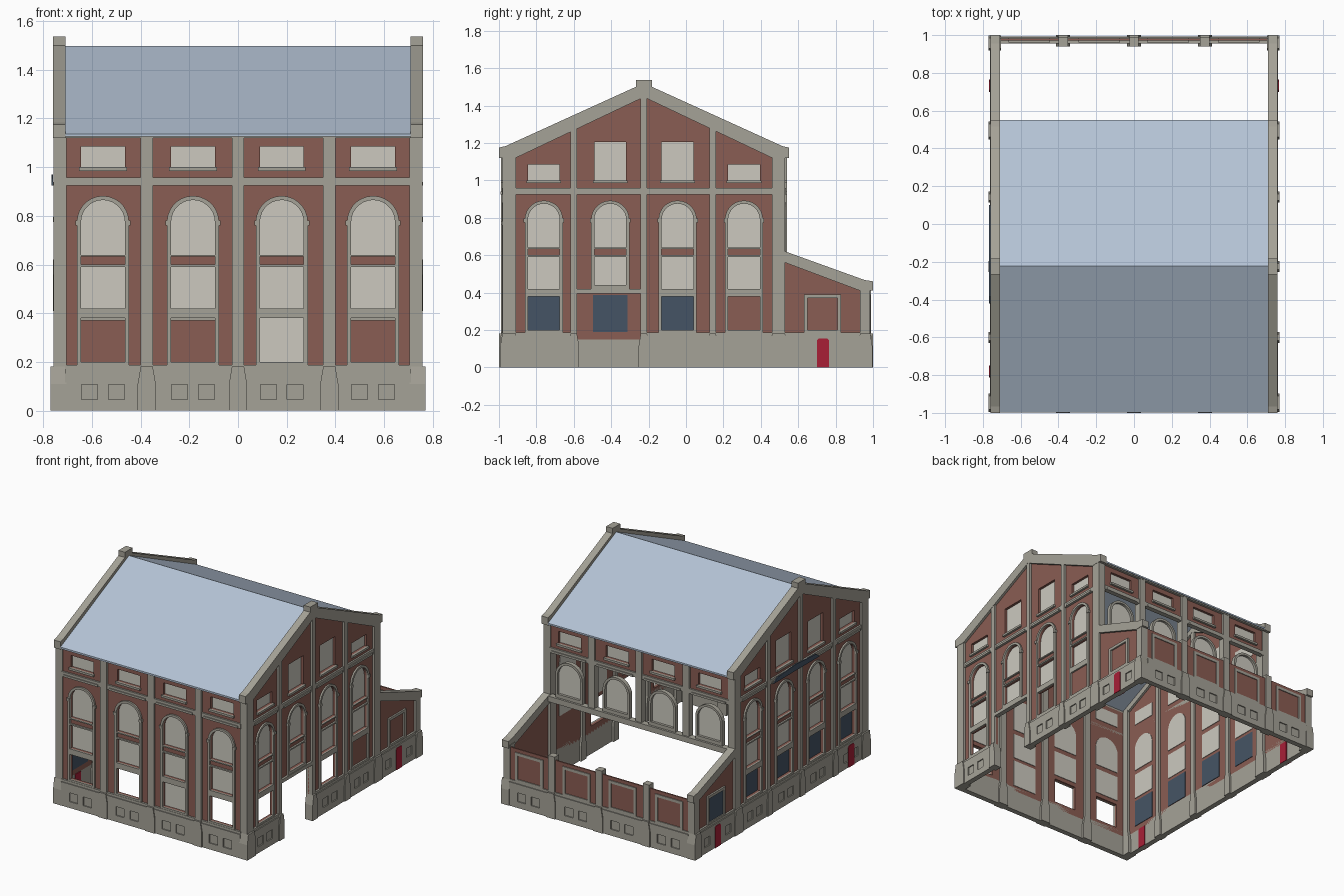
import bpy, bmesh, math
from mathutils import Vector
from mathutils.geometry import tessellate_polygon

if "Cube" in bpy.data.objects:
    bpy.data.objects.remove(bpy.data.objects["Cube"])


def mat(name, hexa):
    m = bpy.data.materials.new(name)
    s = [int(hexa[i:i + 2], 16) / 255 for i in (0, 2, 4)]
    m.diffuse_color = [((c + .055) / 1.055) ** 2.4 for c in s] + [1]
    m.use_nodes = True
    m.node_tree.nodes["Principled BSDF"].inputs["Base Color"].default_value = m.diffuse_color
    return m


STONE = mat("stone", "A5A297")
BRICK = mat("brick", "8A5D53")
PALE = mat("pale_pane", "CCC9BF")
NAVY = mat("navy_pane", "455465")
RED = mat("red_door", "A81F36")
ROOF = mat("roof_blue", "B4C3D5")

# wall frames: u along the wall, v up, w outward
def front(u, v, w): return (u, -.985 - w, v)
def rear(u, v, w): return (u, .535 + w, v)
def annex(u, v, w): return (u, .985 + w, v)
def right(u, v, w): return (.755 + w, u, v)
def left(u, v, w): return (-.755 - w, u, v)


def plate(name, P, loops, w0, w1, m):
    """Flat outline with holes, given thickness along the wall normal."""
    tris = tessellate_polygon([[Vector((u, v, 0)) for u, v in l] for l in loops])
    flat = [p for l in loops for p in l]
    bm = bmesh.new()
    a = [bm.verts.new(P(u, v, w0)) for u, v in flat]
    b = [bm.verts.new(P(u, v, w1)) for u, v in flat]
    for t in tris:
        for s in (a, b):
            bm.faces.new([s[i] for i in t])
    k = 0
    for l in loops:
        n = len(l)
        for i in range(n):
            i0, i1 = k + i, k + (i + 1) % n
            bm.faces.new((a[i0], a[i1], b[i1], b[i0]))
        k += n
    bmesh.ops.recalc_face_normals(bm, faces=bm.faces)
    me = bpy.data.meshes.new(name)
    bm.to_mesh(me)
    bm.free()
    me.materials.append(m)
    ob = bpy.data.objects.new(name, me)
    bpy.context.collection.objects.link(ob)


def rect(u0, u1, v0, v1):
    return [(u0, v0), (u1, v0), (u1, v1), (u0, v1)]


def arch(c, r, z0, spring, n=14):
    top = [(c + r * math.cos(math.pi * i / n), spring + r * math.sin(math.pi * i / n)) for i in range(n + 1)]
    return [(c - r, z0), (c + r, z0)] + top


def slab(name, P, u0, u1, v0, v1, w0, w1, m=STONE):
    plate(name, P, [rect(u0, u1, v0, v1)], w0, w1, m)


def pilaster(P, u0, u1, top, inner=-.045):
    """Shaft with a wider, tapering foot."""
    slab("pilaster", P, u0, u1, .12, top, inner, .004)
    f = .012
    plate("pilaster_foot", P, [[(u0 - f, 0), (u1 + f, 0), (u1 + f, .11), (u1, .18), (u0, .18), (u0 - f, .11)]],
          inner, .015, STONE)


def plinth(P, u0, u1, centres, s):
    """Stone base with small square recesses."""
    holes = [rect(c - s, c + s, .045, .108) for c in centres]
    slab("plinth_core", P, u0, u1, 0, .17, -.03, 0)
    plate("plinth_face", P, [rect(u0, u1, 0, .17)] + holes, 0, .008, STONE)
    slab("plinth_cap", P, u0, u1, .17, .187, -.03, .002)


def window_holes(c, hw, spring, top, low):
    h = [arch(c, hw, .64, spring), rect(c - hw, c + hw, .44 if low == "door" else .42, .59),
         rect(c - hw, c + hw, 1.0, top)]
    if low in ("open", "pale", "navy"):
        h.append(rect(c - hw, c + hw, .2, .38))
    return h


def window_trim(P, c, hw, spring, top, low, u0, u1):
    """Tall arched surround, glazing, upper window and sills of one bay."""
    o = hw + .017
    sill = .44 if low == "door" else .42
    holes = [arch(c, hw, .64, spring), rect(c - hw, c + hw, .6, .632), rect(c - hw, c + hw, sill, .59)]
    base = .405
    if low != "door":
        base = .187
        holes.append(rect(c - hw, c + hw, .2, .38))
    plate("window_surround", P, [arch(c, o, base, spring)] + holes, -.012, 0, STONE)
    for s in (-1, 1):
        e = c + s * (hw + .012)
        slab("arch_impost", P, e - .011, e + .011, spring - .015, spring + .005, -.012, .005)
    plate("arched_pane", P, [arch(c, hw + .006, .63, spring)], -.034, -.03, PALE)
    slab("middle_pane", P, c - hw - .006, c + hw + .006, sill - .01, .596, -.034, -.03, PALE)
    if low in ("pale", "navy"):
        slab("lower_pane", P, c - hw - .006, c + hw + .006, .19, .386, -.034, -.03, PALE if low == "pale" else NAVY)
    if low == "door":
        slab("doorway_lintel", P, u0, u1, .395, .42, -.03, .004)
    slab("upper_pane", P, c - hw - .006, c + hw + .006, .99, top + .006, -.034, -.03, PALE)
    slab("upper_sill", P, c - hw - .008, c + hw + .008, .985, 1.0, -.012, .004)


def string_course(P, u0, u1):
    slab("string_course", P, u0, u1, .925, .958, -.03, 0)
    slab("string_moulding", P, u0 + .02, u1 - .02, .925, .94, 0, .006)


# front wall
FC = [-.555, -.185, .18, .555]
FP = [(-.40, -.35), (-.025, .025), (.35, .40)]
FB = [(-.71, -.40), (-.35, -.025), (.025, .35), (.40, .71)]
FLOW = ["open", "open", "pale", "open"]
holes = []
for c, low in zip(FC, FLOW):
    holes += window_holes(c, .09, .775, 1.085, low)
plate("front_brick", front, [rect(-.74, .74, .15, 1.125)] + holes, -.03, -.012, BRICK)
for c, (a, b), low in zip(FC, FB, FLOW):
    window_trim(front, c, .09, .775, 1.085, low, a, b)
    plinth(front, a, b, (c - .055, c + .055), .033)
    string_course(front, a, b)
for a, b in FP:
    pilaster(front, a, b, 1.125)
slab("front_eaves", front, -.71, .71, 1.12, 1.137, -.03, .006)

# upper rear wall standing on an open beam
plate("rear_brick", rear, [rect(-.74, .74, .93, 1.125)] + [rect(c - .09, c + .09, 1.0, 1.085) for c in FC],
      -.03, -.012, BRICK)
for c, (a, b) in zip(FC, FB):
    plate("rear_arch_surround", rear, [arch(c, .107, .6, .775), arch(c, .09, .64, .775)], -.03, 0, STONE)
    plate("rear_arch_pane", rear, [arch(c, .096, .63, .775)], -.022, -.018, PALE)
    slab("rear_upper_pane", rear, c - .096, c + .096, .99, 1.091, -.034, -.03, PALE)
    slab("rear_upper_sill", rear, c - .098, c + .098, .985, 1.0, -.012, .004)
    string_course(rear, a, b)
for a, b in FP:
    slab("rear_pilaster", rear, a, b, .6, 1.125, -.045, .004)
slab("rear_beam", rear, -.71, .71, .575, .615, -.03, .015)
slab("rear_eaves", rear, -.71, .71, 1.12, 1.137, -.03, .006)

# low annex rear wall
slab("annex_brick", annex, -.74, .74, .15, .415, -.014, -.004, BRICK)
for c, (a, b) in zip(FC, FB):
    plinth(annex, a, b, (c - .055, c + .055), .033)
    plate("annex_panel_frame", annex, [rect(c - .11, c + .11, .187, .39), rect(c - .09, c + .09, .2, .37)],
          -.025, .002, STONE)
for a, b in FP:
    pilaster(annex, a, b, .44)

# side walls
SC = [-.76, -.405, -.045, .31]
SP = [(-.617, -.583), (-.242, -.208), (.125, .16)]
SB = [(-.91, -.617), (-.583, -.242), (-.208, .125), (.16, .46)]
STOP = [1.085, 1.205, 1.205, 1.085]
for P, lows in ((right, ["open", "door", "open", "brick"]), (left, ["navy"] * 4)):
    outline = [(-.96, .15)]
    if P is right:
        outline += [(-.583, .15), (-.583, .4), (-.242, .4), (-.242, .15)]
    outline += [(.96, .15), (.96, .42), (.52, .58), (.52, 1.12), (-.225, 1.46), (-.96, 1.12)]
    holes = []
    for c, t, low in zip(SC, STOP, lows):
        holes += window_holes(c, .085, .79, t, low)
    plate("gable_brick", P, [outline] + holes, -.03, -.012, BRICK)
    for c, t, low, (a, b) in zip(SC, STOP, lows, SB):
        window_trim(P, c, .085, .79, t, low, a, b)
        string_course(P, a, b)
        if low != "door":
            plinth(P, a, b, (c - .07, c + .03) if c < -.7 else (c - .05, c + .05), .031)
    for (a, b), t in zip(SP, (1.3, 1.46, 1.3)):
        pilaster(P, a, b, t)
    # corner piers
    pilaster(P, -.982, -.91, 1.13, -.05)
    pilaster(P, .46, .53, 1.13, -.05)
    pilaster(P, .93, .985, .43, -.05)
    # annex bay with framed panel and small red door
    plinth(P, .53, .93, (.612, .85), .031)
    plate("annex_side_frame", P, [rect(.63, .83, .187, .39), rect(.65, .81, .2, .37)], -.012, 0, STONE)
    if P is left:
        slab("annex_side_pane", P, .65, .81, .2, .37, -.012, -.006, NAVY)
    for d in ([.732] if P is right else [.732, -.78]):
        plate("small_door", P, [[(d - .032, 0), (d + .032, 0), (d + .032, .145), (d + .022, .155),
                                 (d - .022, .155), (d - .032, .145)]], .006, .012, RED)
        slab("small_door_inside", P, d - .032, d + .032, 0, .15, -.035, -.03, RED)
    # gable coping with kneelers and apex block
    plate("gable_coping", P, [[(-1, 1.12), (-1, 1.175), (-.965, 1.183), (-.268, 1.5), (-.268, 1.537), (-.182, 1.537),
                               (-.182, 1.5), (.515, 1.183), (.55, 1.175), (.55, 1.12), (.46, 1.12),
                               (-.225, 1.445), (-.91, 1.12)]], -.046, .006, STONE)
    plate("annex_coping", P, [[(.53, .56), (.93, .41), (1, .41), (1, .46), (.955, .467), (.53, .62)]],
          -.046, .006, STONE)

# long dark plate on the left wall
plate("wall_plate", left, [[(-.42, .925), (.1, .925), (.06, .955), (-.16, .97), (-.38, .955)]], .005, .012, NAVY)

# roof slopes
for name, y in (("front_roof_slope", -.998), ("rear_roof_slope", .55)):
    plate(name, right, [[(y, 1.125), (y, 1.137), (-.222, 1.497), (-.222, 1.485)]], -1.465, -.045, ROOF)
